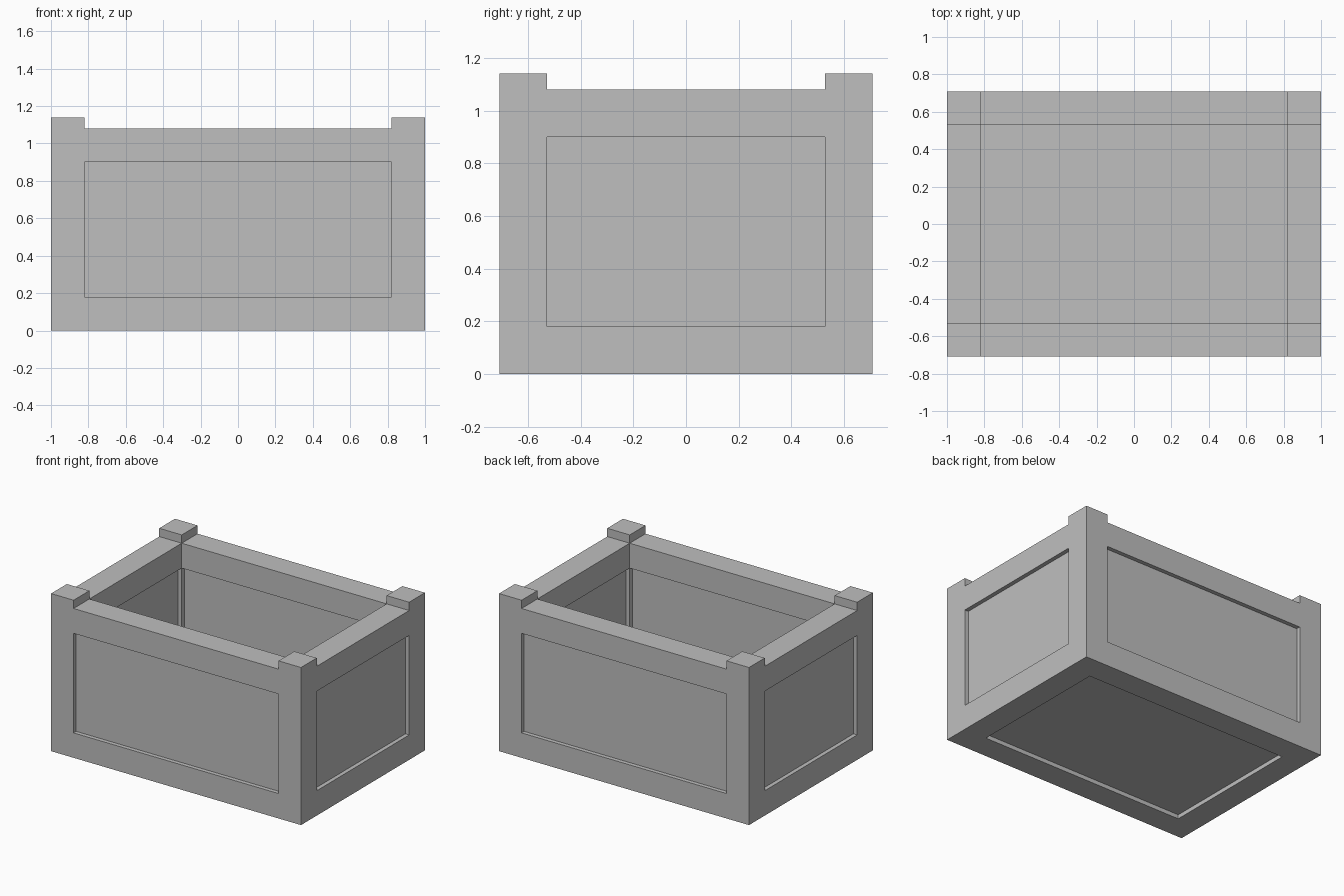
import bpy

cube = bpy.data.objects.get("Cube")
if cube:
    bpy.data.objects.remove(cube, do_unlink=True)

HX, HY = 1.0, 0.708       # half width and half depth
POST_TOP, RAIL_TOP = 1.14, 1.08
T = 0.18                  # frame thickness
RECESS = 0.03             # panel set-back on both faces
TUCK = 0.02               # panel edge hidden in the frame
IX, IY = HX - T, HY - T   # inner faces of the frame

grey = bpy.data.materials.new("plain grey")
grey.use_nodes = True
colour = (0.52, 0.52, 0.52, 1)
grey.diffuse_color = colour
grey.node_tree.nodes["Principled BSDF"].inputs["Base Color"].default_value = colour


def box(name, low, high):
    """Box between two corners, in any order."""
    bpy.ops.mesh.primitive_cube_add(
        size=1, location=[(a + b) / 2 for a, b in zip(low, high)])
    ob = bpy.context.object
    ob.name = name
    ob.scale = [abs(b - a) for a, b in zip(low, high)]
    bpy.ops.object.transform_apply(location=False, rotation=False, scale=True)
    ob.data.materials.append(grey)


# Corner posts
for sx, side in ((-1, "right"), (1, "left")):
    for sy, end in ((-1, "front"), (1, "back")):
        box(f"{end}_{side}_post", (sx * IX, sy * IY, 0), (sx * HX, sy * HY, POST_TOP))

# Rails between the posts, at the bottom and the top
for level, z in (("bottom", 0), ("top", RAIL_TOP - T)):
    for s, end, side in ((-1, "front", "right"), (1, "back", "left")):
        box(f"{end}_{level}_rail", (-IX, s * IY, z), (IX, s * HY, z + T))
        box(f"{side}_{level}_rail", (s * IX, -IY, z), (s * HX, IY, z + T))

# Recessed wall panels
low, high = T - TUCK, RAIL_TOP - T + TUCK
for s, end, side in ((-1, "front", "right"), (1, "back", "left")):
    box(f"{end}_panel", (-IX - TUCK, s * (IY + RECESS), low),
        (IX + TUCK, s * (HY - RECESS), high))
    box(f"{side}_panel", (s * (IX + RECESS), -IY - TUCK, low),
        (s * (HX - RECESS), IY + TUCK, high))

# Recessed floor panel
box("floor_panel", (-IX - TUCK, -IY - TUCK, RECESS), (IX + TUCK, IY + TUCK, T - RECESS))
